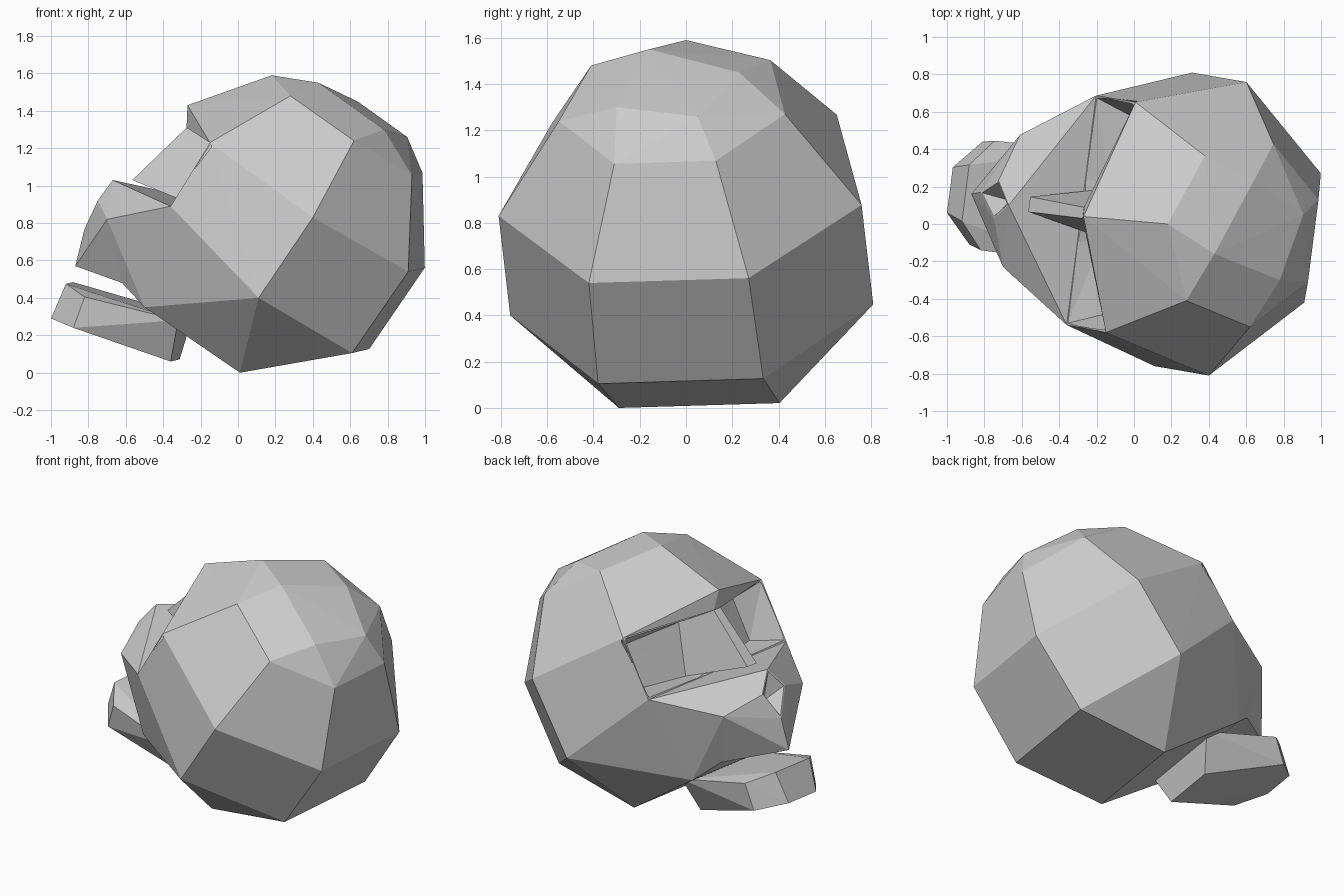
import bpy, bmesh
from mathutils import Vector

if "Cube" in bpy.data.objects:
    bpy.data.objects.remove(bpy.data.objects["Cube"])

# The skull is turned and tipped a little: this is its plane of symmetry
N = Vector((0.127, 0.99, 0.03)).normalized()
OFFSET = 0.064


def mirror(p):
    p = Vector(p)
    return p - 2 * (p.dot(N) - OFFSET) * N


def hull(name, pairs, centre=()):
    """Faceted solid around mirrored points and single points."""
    bm = bmesh.new()
    for p in pairs:
        bm.verts.new(p)
        bm.verts.new(mirror(p))
    for p in centre:
        bm.verts.new(p)
    res = bmesh.ops.convex_hull(bm, input=bm.verts[:])
    loose = {v for v in res["geom_interior"] + res["geom_unused"]
             if isinstance(v, bmesh.types.BMVert)}
    bmesh.ops.delete(bm, geom=list(loose), context='VERTS')
    bmesh.ops.dissolve_limit(bm, angle_limit=0.02, verts=bm.verts[:], edges=bm.edges[:])
    bmesh.ops.recalc_face_normals(bm, faces=bm.faces[:])
    mesh = bpy.data.meshes.new(name)
    bm.to_mesh(mesh)
    bm.free()
    ob = bpy.data.objects.new(name, mesh)
    bpy.context.collection.objects.link(ob)
    return ob


def combine(target, tool, operation):
    """Join or cut a part for good and drop the tool."""
    mod = target.modifiers.new(operation, 'BOOLEAN')
    mod.operation = operation
    mod.solver = 'EXACT'
    mod.object = tool
    bpy.context.view_layer.update()
    deps = bpy.context.evaluated_depsgraph_get()
    mesh = bpy.data.meshes.new_from_object(target.evaluated_get(deps))
    target.modifiers.clear()
    target.data = mesh
    bpy.data.objects.remove(tool)


# Landmarks shared between parts (right side, mirrored to the left)
base = (0.01, -0.29, 0.0)
temple = (-0.15, -0.58, 1.23)
cheekbone = (-0.36, -0.54, 0.89)
forehead = (0.28, -0.41, 1.48)
bridge_top = (-0.275, 0.03, 1.31)
bridge_foot = (-0.565, 0.065, 1.03)
crown = (0.18, 0.0, 1.59)
cheek = (-0.70, -0.23, 0.82)
jaw_joint = (-0.50, -0.28, 0.35)
palate = (-0.62, -0.16, 0.48)
nose_top = (-0.67, 0.10, 1.03)
nostril = (-0.75, 0.03, 0.92)
nose_base = (-0.82, 0.17, 0.77)
# Inner corners of the left eye socket, next to the nose
deep_top = (-0.03, 0.12, 1.18)
deep_floor = (-0.13, 0.19, 0.875)

# Braincase
skull = hull("skull",
             [base, (0.61, -0.38, 0.105), (0.11, -0.76, 0.40), (0.91, -0.42, 0.54),
              (0.40, -0.81, 0.83), (0.93, -0.31, 1.055), (0.62, -0.55, 1.24),
              forehead, temple, cheekbone],
             [crown, (0.43, -0.16, 1.55), (0.64, 0.23, 1.45),
              (0.78, -0.30, 1.30), (0.905, 0.05, 1.26)])

# Cheeks, upper jaw and overhanging brow
cheeks = hull("cheeks", [cheekbone, cheek, jaw_joint, palate, base,
                         (0.11, -0.76, 0.40)], [nose_top])
snout = hull("upper_jaw", [cheek, palate, nostril],
             [nose_top, nose_base, (-0.87, 0.16, 0.57)])
brow = hull("brow", [temple, forehead, bridge_top], [crown, (-0.27, 0.04, 1.43)])
for part in (cheeks, snout, brow):
    combine(skull, part, 'UNION')

# Deep eye sockets, walled in by temple, cheek and nose
socket = [(0.015, 0.66, 1.255), mirror(bridge_top), deep_top, (0.09, 0.50, 1.15),
          (0.0, 0.57, 0.89), deep_floor, mirror(cheekbone) + Vector((0, -0.01, 0.01)),
          (-0.46, 0.33, 0.985), mirror(bridge_foot)]
for points in (socket, [mirror(p) for p in socket]):
    combine(skull, hull("socket_cutter", [], points), 'DIFFERENCE')

# Nose bridge between the sockets
combine(skull, hull("nose_bridge", [bridge_top, bridge_foot, deep_top, deep_floor]), 'UNION')

# Nose cavity
apex = Vector((-0.66, 0.125, 0.83))
rim = [Vector(nose_top), Vector(nostril), mirror(nostril), Vector(nose_base)]
mid = sum(rim, Vector()) / 4
combine(skull, hull("nose_cutter", [], [apex] + [
    apex + 1.6 * (mid + 0.9 * (p - mid) - apex) for p in rim]), 'DIFFERENCE')

# Lower jaw
hull("lower_jaw",
     [(-1.0, 0.06, 0.29), (-0.92, 0.015, 0.475), (-0.88, -0.11, 0.24),
      (-0.82, -0.14, 0.405), (-0.36, -0.08, 0.06), (-0.32, -0.21, 0.28)])
